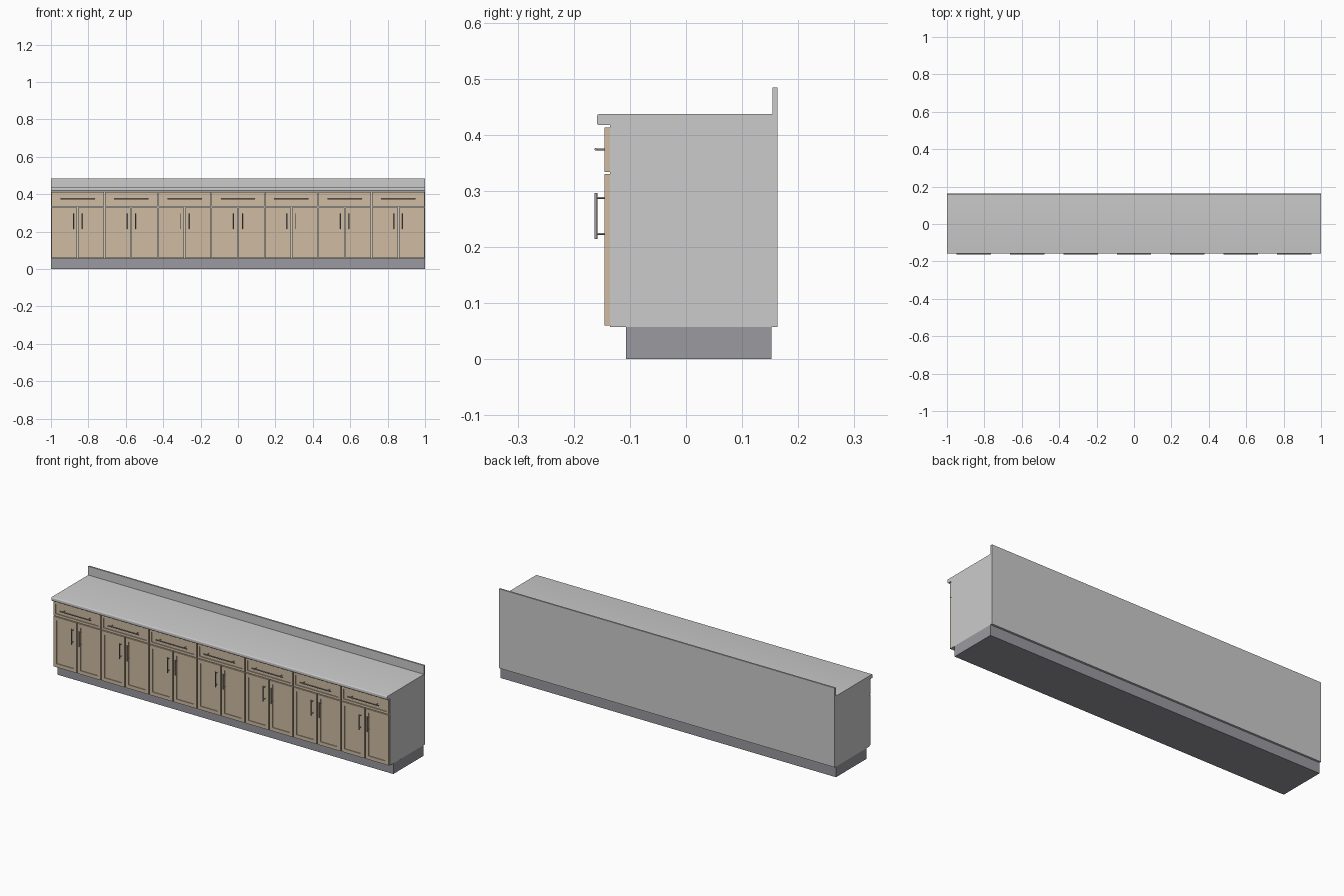
import bpy, bmesh, math
from mathutils import Vector

if "Cube" in bpy.data.objects:
    bpy.data.objects.remove(bpy.data.objects["Cube"])


def material(name, color):
    m = bpy.data.materials.new(name)
    m.diffuse_color = (*color, 1)
    m.use_nodes = True
    m.node_tree.nodes["Principled BSDF"].inputs["Base Color"].default_value = m.diffuse_color
    return m


wood = material("light_wood", (0.62, 0.50, 0.36))
kick_grey = material("kick_grey", (0.32, 0.32, 0.35))
metal = material("brushed_metal", (0.38, 0.38, 0.38))
stone = material("pale_stone", (0.70, 0.70, 0.69))


def finish(bm, name, mat=None, smooth=False):
    me = bpy.data.meshes.new(name)
    bmesh.ops.recalc_face_normals(bm, faces=bm.faces)
    bm.to_mesh(me)
    bm.free()
    ob = bpy.data.objects.new(name, me)
    bpy.context.collection.objects.link(ob)
    if mat:
        me.materials.append(mat)
    if smooth:
        bpy.ops.object.select_all(action='DESELECT')
        ob.select_set(True)
        bpy.context.view_layer.objects.active = ob
        bpy.ops.object.shade_smooth_by_angle(angle=math.radians(40))
    return ob


def box_bm(x0, x1, y0, y1, z0, z1):
    bm = bmesh.new()
    bmesh.ops.create_cube(bm, size=1)
    for v in bm.verts:
        v.co = Vector((x1 if v.co.x > 0 else x0,
                       y1 if v.co.y > 0 else y0,
                       z1 if v.co.z > 0 else z0))
    return bm


def panel(name, x0, x1, z0, z1, frame):
    """Framed front with a shallow recessed centre."""
    bm = box_bm(x0, x1, -0.145, -0.135, z0, z1)
    bm.normal_update()
    front = min(bm.faces, key=lambda f: f.calc_center_median().y)
    bmesh.ops.inset_region(bm, faces=[front], thickness=frame)
    rim = bmesh.ops.extrude_face_region(bm, geom=[front])
    verts = [g for g in rim["geom"] if isinstance(g, bmesh.types.BMVert)]
    bmesh.ops.translate(bm, verts=verts, vec=(0, 0.004, 0))
    if front.is_valid:
        bmesh.ops.delete(bm, geom=[front], context='FACES_ONLY')
    return finish(bm, name, wood)


def rod(bm, a, b, r):
    a, b = Vector(a), Vector(b)
    d = b - a
    made = bmesh.ops.create_cone(bm, cap_ends=True, segments=12,
                                 radius1=r, radius2=r, depth=d.length)
    rot = d.to_track_quat('Z', 'Y')
    for v in made["verts"]:
        v.co = rot @ v.co + (a + b) / 2


def handle(name, centre, axis, half, post):
    """Bar handle on two posts."""
    c, ax = Vector(centre), Vector(axis)
    bm = bmesh.new()
    rod(bm, c - ax * half, c + ax * half, 0.0025)
    for s in (-1, 1):
        p = c + ax * post * s
        rod(bm, p, (p.x, -0.140, p.z), 0.0018)
    return finish(bm, name, metal, True)


# Base and cabinet body
finish(box_bm(-1, 1, -0.107, 0.152, 0, 0.057), "toe_kick", kick_grey)
finish(box_bm(-1, 1, -0.135, 0.163, 0.057, 0.417), "cabinet_body")

# Countertop with rounded front edges
bm = box_bm(-1, 1, -0.159, 0.163, 0.417, 0.437)
edges = [e for e in bm.edges if all(v.co.y < 0 for v in e.verts)
         and abs(e.verts[0].co.x - e.verts[1].co.x) > 1]
bmesh.ops.bevel(bm, geom=edges, offset=0.005, segments=4, profile=0.5,
                affect='EDGES')
finish(bm, "countertop", stone, True)

# Upstand along the back
finish(box_bm(-1, 1, 0.154, 0.163, 0.437, 0.484), "backsplash", stone)

# Seven units: one drawer above a pair of doors
W, GAP = 2 / 7, 0.0025
for i in range(7):
    x0, n = -1 + i * W, i + 1
    x1, xc = x0 + W, x0 + W / 2
    panel(f"drawer_front_{n}", x0 + GAP, x1 - GAP, 0.334, 0.413, 0.018)
    handle(f"drawer_handle_{n}", (xc, -0.1605, 0.374), (1, 0, 0), 0.092, 0.075)
    for side, a, b in (("left", x0, xc), ("right", xc, x1)):
        panel(f"door_{side}_{n}", a + GAP, b - GAP, 0.060, 0.330, 0.027)
        hx = xc + (-0.023 if side == "left" else 0.023)
        handle(f"door_handle_{side}_{n}", (hx, -0.1605, 0.2555), (0, 0, 1),
               0.041, 0.032)
